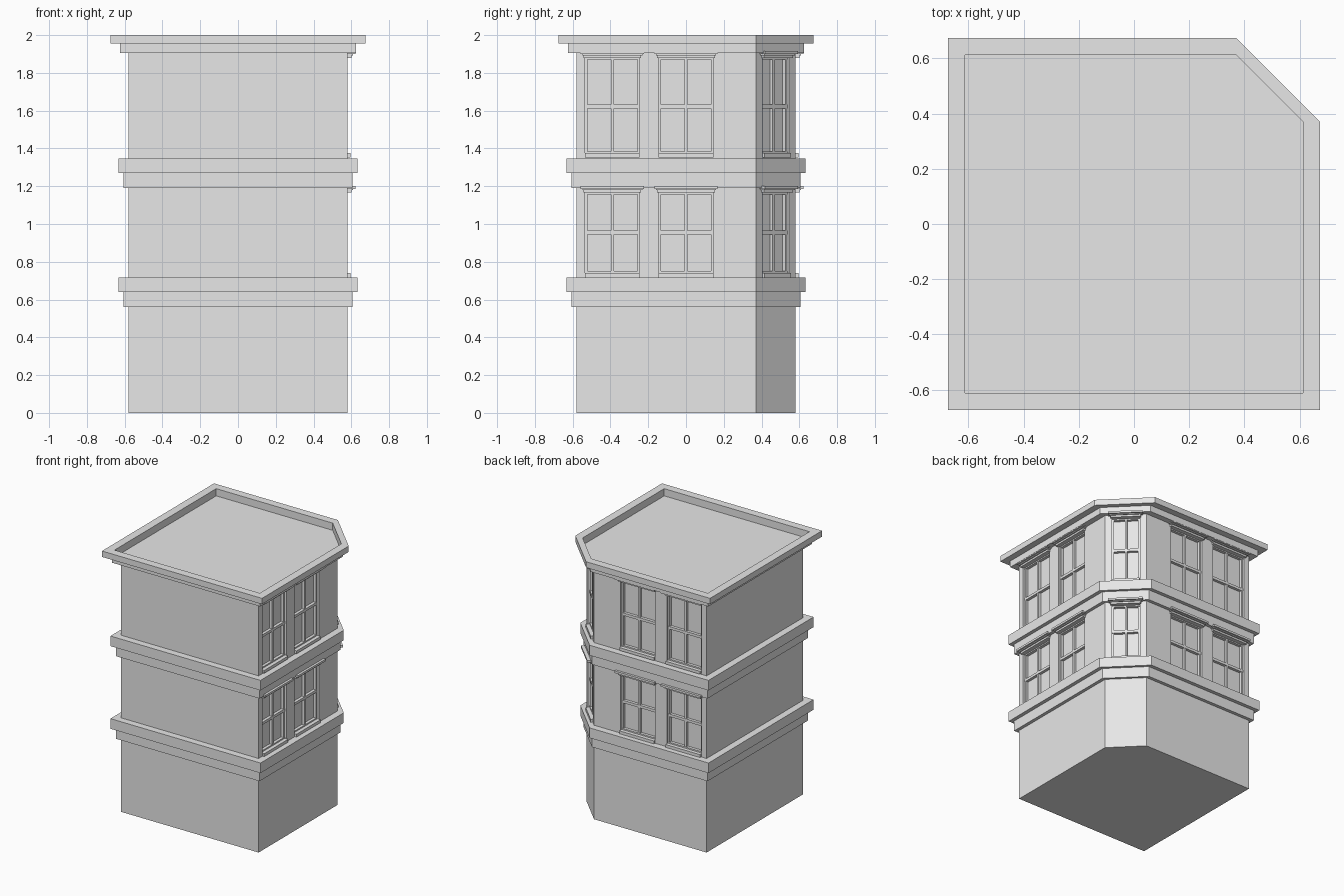
import bpy, bmesh
from mathutils import Vector

if "Cube" in bpy.data.objects:
    bpy.data.objects.remove(bpy.data.objects["Cube"])

stone = bpy.data.materials.new("plain grey")
stone.diffuse_color = (0.8, 0.8, 0.8, 1)
stone.use_nodes = True
stone.node_tree.nodes["Principled BSDF"].inputs["Base Color"].default_value = stone.diffuse_color
CUT = 0.37  # where the corner chamfer starts


def finish(name, bm):
    bmesh.ops.recalc_face_normals(bm, faces=bm.faces)
    me = bpy.data.meshes.new(name)
    bm.to_mesh(me)
    bm.free()
    me.materials.append(stone)
    ob = bpy.data.objects.new(name, me)
    bpy.context.collection.objects.link(ob)
    return ob


def loft(name, profile):
    """Sweep (half width, height) pairs round the chamfered square plan."""
    bm = bmesh.new()
    rings = []
    for e, z in profile:
        plan = [(-e, -e), (e, -e), (e, CUT), (CUT, e), (-e, e)]
        rings.append([bm.verts.new((x, y, z)) for x, y in plan])
    for a, b in zip(rings, rings[1:]):
        for i in range(5):
            j = (i + 1) % 5
            bm.faces.new((a[i], a[j], b[j], b[i]))
    bm.faces.new(rings[0])
    bm.faces.new(rings[-1])
    return finish(name, bm)


def add_box(bm, wall, u, n, z):
    """Box in wall space: u along the wall, n outwards, z up."""
    o, along, out = wall
    v = [bm.verts.new(o + along * a + out * b + Vector((0, 0, c)))
         for a in u for b in n for c in z]
    for f in ((0, 1, 3, 2), (4, 5, 7, 6), (0, 1, 5, 4),
              (2, 3, 7, 6), (0, 2, 6, 4), (1, 3, 7, 5)):
        bm.faces.new([v[i] for i in f])


# main block and mouldings
body = loft("building_body", [(0.58, 0), (0.58, 1.93)])
for k, z in enumerate((0.56, 1.19)):
    loft(f"floor_band_{k}", [(0.605, z), (0.605, z + 0.08), (0.633, z + 0.08),
                             (0.633, z + 0.157)])
loft("cornice_and_roof", [(0.625, 1.905), (0.625, 1.955), (0.675, 1.955),
                          (0.675, 2), (0.613, 2), (0.613, 1.945)])

# walls that carry windows: origin, along, outwards
X, Y = Vector((1, 0, 0)), Vector((0, 1, 0))
D, T = (X + Y).normalized(), (X - Y).normalized()
side, back = (X * 0.58, Y, X), (Y * 0.58, X, Y)
corner = ((X + Y) * 0.475, T, D)
bays = [(side, -0.39, 0.145), (side, 0.0, 0.145), (back, -0.39, 0.145),
        (back, 0.0, 0.145), (corner, 0.0, 0.1)]
DEPTH = 0.035

cut = bmesh.new()
for wall, c, h in bays:
    for s, (z0, z1, mid) in enumerate(((0.73, 1.172, 0.955), (1.365, 1.885, 1.622))):
        add_box(cut, wall, (c - h, c + h), (-DEPTH, 0.1), (z0, z1))
        # frame, mullion and transom
        bm = bmesh.new()
        n = (-DEPTH - 0.005, -0.015)
        for a, b in ((c - h, c - h + 0.013), (c + h - 0.013, c + h), (c - 0.008, c + 0.008)):
            add_box(bm, wall, (a, b), n, (z0, z1))
        for a, b in ((z0, z0 + 0.02), (z1 - 0.015, z1), (mid - 0.01, mid + 0.01)):
            add_box(bm, wall, (c - h, c + h), (n[0], n[1] + 0.002), (a, b))
        finish("window_frame", bm)
        # sill
        bm = bmesh.new()
        add_box(bm, wall, (c - h, c + h), (-DEPTH, 0.015), (z0 - 0.012, z0 + 0.01))
        finish("window_sill", bm)
        # stepped lintel
        bm = bmesh.new()
        add_box(bm, wall, (c - h - 0.008, c + h + 0.008), (-0.02, 0.02), (z1 - 0.006, z1 + 0.008))
        add_box(bm, wall, (c - h - 0.023, c + h + 0.023), (-0.02, 0.043), (z1 + 0.014, z1 + 0.03))
        add_box(bm, wall, (c - h - 0.014, c + h + 0.014), (-0.02, 0.03), (z1 + 0.008, z1 + 0.014))
        finish("window_lintel", bm)

# carve the window recesses into the body
cutter = finish("recess_cutter", cut)
cutter.hide_render = True
mod = body.modifiers.new("recesses", 'BOOLEAN')
mod.operation = 'DIFFERENCE'
mod.solver = 'EXACT'
mod.object = cutter
bpy.context.view_layer.objects.active = body
bpy.ops.object.modifier_apply(modifier=mod.name)
bpy.data.objects.remove(cutter)
